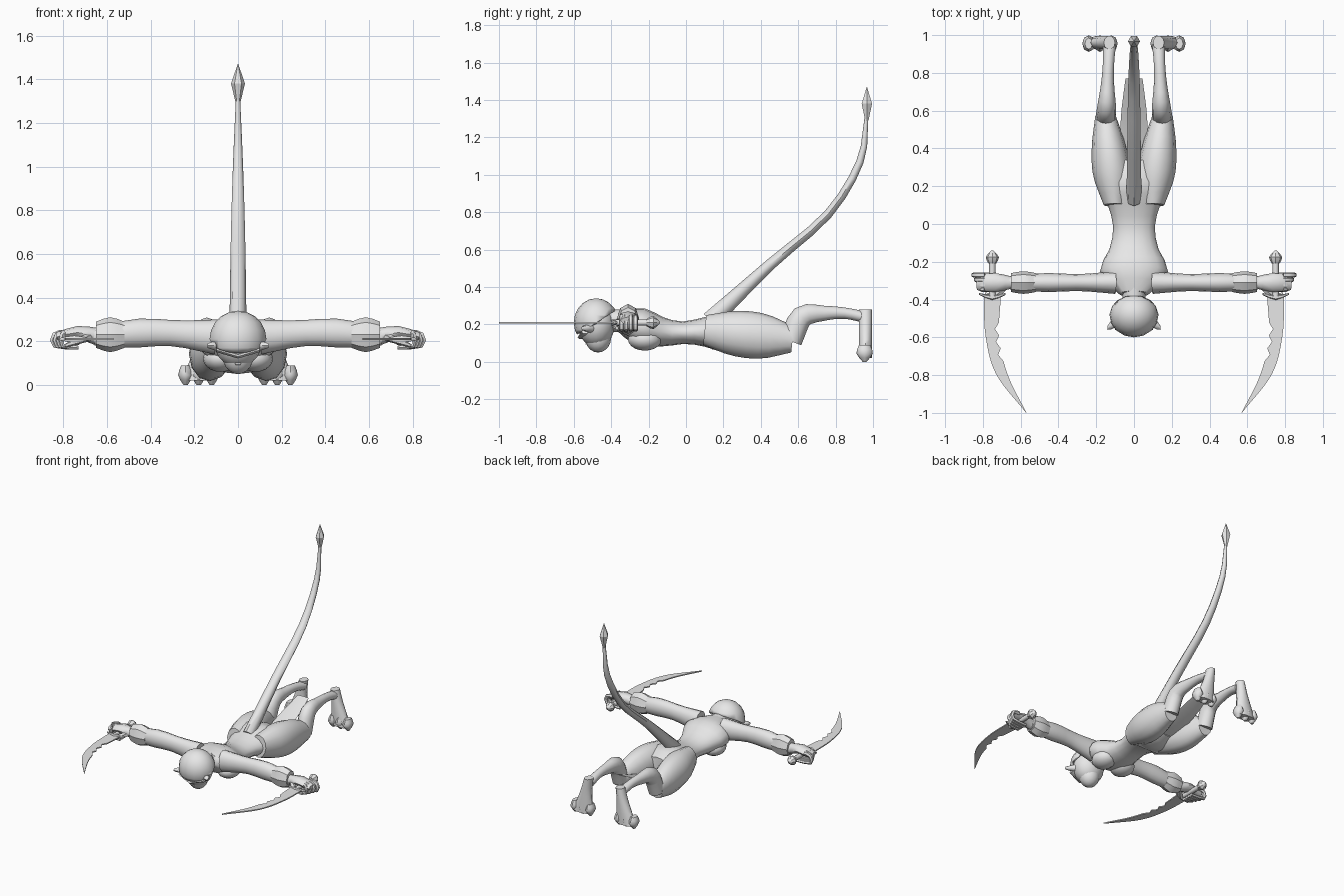
import bpy, bmesh, math
from mathutils import Vector, Matrix

if "Cube" in bpy.data.objects:
    bpy.data.objects.remove(bpy.data.objects["Cube"])

SHADE = 0.8
grey = bpy.data.materials.new("plain_grey")
grey.use_nodes = True
grey.diffuse_color = (SHADE, SHADE, SHADE, 1)
grey.node_tree.nodes["Principled BSDF"].inputs["Base Color"].default_value = grey.diffuse_color

ALONG_X, ALONG_Y = Vector((1, 0, 0)), Vector((0, 1, 0))


def finish(name, bm, mirror, angle):
    """Turn the bmesh into a shaded object, mirrored across the middle when paired."""
    bmesh.ops.recalc_face_normals(bm, faces=bm.faces)
    mesh = bpy.data.meshes.new(name)
    bm.to_mesh(mesh)
    bm.free()
    mesh.materials.append(grey)
    ob = bpy.data.objects.new(name, mesh)
    bpy.context.collection.objects.link(ob)
    bpy.ops.object.select_all(action="DESELECT")
    ob.select_set(True)
    bpy.context.view_layer.objects.active = ob
    bpy.ops.object.shade_smooth_by_angle(angle=math.radians(angle))
    if mirror:
        ob.modifiers.new("Mirror", "MIRROR").use_mirror_merge = False
    return ob


def curve(values, t):
    """Smooth curve through evenly spaced values; a single number stays constant."""
    if not isinstance(values, list):
        return values
    last = len(values) - 1
    padded = [2 * values[0] - values[1], *values, 2 * values[-1] - values[-2]]
    i = min(int(t * last), last - 1)
    f = t * last - i
    a, b, c, d = padded[i:i + 4]
    return b + f / 2 * (c - a + f * (2 * a - 5 * b + 4 * c - d + f * (3 * (b - c) + d - a)))


def loft(name, x, y, z, wide, deep, side=ALONG_X, steps=8, sides=12, mirror=False, angle=50):
    """Skin ellipses along a smooth path; wide is the radius along side, deep across it."""
    bm = bmesh.new()
    times = [i / steps for i in range(steps + 1)]
    path = [Vector((curve(x, t), curve(y, t), curve(z, t))) for t in times]
    rings = []
    for i, t in enumerate(times):
        tangent = path[min(i + 1, steps)] - path[max(i - 1, 0)]
        across = tangent.cross(side).normalized() * curve(deep, t)
        along = side * curve(wide, t)
        turns = [math.tau * k / sides for k in range(sides)]
        rings.append([bm.verts.new(path[i] + along * math.cos(a) + across * math.sin(a)) for a in turns])
    for a, b in zip(rings, rings[1:]):
        for k in range(sides):
            j = (k + 1) % sides
            bm.faces.new((a[k], a[j], b[j], b[k]))
    bm.faces.new(rings[0])
    bm.faces.new(rings[-1])
    return finish(name, bm, mirror, angle)


def ball(name, centre, radii, mirror=False, cut=None):
    """Ellipsoid, with the part beyond the cut plane removed."""
    bm = bmesh.new()
    bmesh.ops.create_uvsphere(bm, u_segments=16, v_segments=10, radius=1)
    place = Matrix.Translation(centre) @ Matrix.Diagonal((*radii, 1))
    bmesh.ops.transform(bm, matrix=place, verts=bm.verts)
    if cut:
        bmesh.ops.bisect_plane(bm, geom=bm.verts[:] + bm.edges[:] + bm.faces[:],
                               plane_co=centre, plane_no=cut, clear_outer=True)
    return finish(name, bm, mirror, 50)


# Torso, chest and neck
loft("torso", x=0, y=[-.37, .34], z=[.23, .16, .16, .16],
     wide=[.08, .18, .13, .11, .14, .19, .1], deep=[.05, .1, .08, .06, .08, .11, .07], steps=12, sides=16)
ball("chest_muscle", (.08, -.22, .12), (.08, .09, .06), mirror=True)
loft("neck", x=0, y=[-.3, -.46], z=.22, wide=.06, deep=.06, steps=2)

# Head, open helmet and face
ball("skull", (0, -.48, .2), (.11, .1, .12))
ball("jaw", (0, -.47, .13), (.07, .07, .08))
helmet = ball("helmet", (0, -.48, .21), (.13, .12, .13), cut=(0, .5, -.8))
shell = helmet.modifiers.new("Shell", "SOLIDIFY")
shell.thickness = .01
loft("nose", x=0, y=[-.53, -.47], z=[.11, .08], wide=.02, deep=[.02, .01], steps=2, sides=6)
loft("brow", x=[0, .1], y=[-.56, -.54], z=[.13, .16], wide=.02, deep=.01,
     side=ALONG_Y, steps=2, sides=6, mirror=True)
loft("ear", x=[.08, .14], y=[-.5, -.55], z=.18, wide=[.03, .03, .01], deep=[.03, .02, .01],
     side=ALONG_Y, steps=3, sides=8, mirror=True)

# Outstretched arms with flared cuffs
loft("arm", x=[.1, .66], y=-.31, z=[.22, .24, .22], wide=[.06, .045, .05, .035],
     deep=[.08, .06, .065, .04], side=ALONG_Y, mirror=True)
loft("wrist_cuff", x=[.52, .65], y=-.31, z=.23, wide=[.05, .06, .05], deep=[.06, .08, .06],
     side=ALONG_Y, steps=4, sides=8, mirror=True, angle=30)

# Hands closed round the grips
loft("palm", x=[.64, .83], y=-.31, z=[.22, .24, .22], wide=[.03, .05, .04], deep=[.04, .03, .02],
     side=ALONG_Y, steps=4, sides=8, mirror=True)
for i in range(4):
    reach = .84 - i / 80
    loft(f"finger_{i + 1}", x=[.79, reach, reach, .73], y=-.27 - i / 40, z=[.24, .23, .18, .17],
         wide=.014, deep=[.016, .01], side=ALONG_Y, steps=6, sides=6, mirror=True)
loft("thumb", x=[.68, .79], y=[-.33, -.38, -.37], z=[.22, .18], wide=[.02, .01], deep=[.02, .01],
     steps=4, sides=6, side=Vector((0, 0, 1)), mirror=True)

# Swords: round grip, pointed pommel, slim guard
BLADE_Z, BLADE_THICK = .21, .008
loft("sword_grip", x=.75, y=[-.39, -.19], z=BLADE_Z, wide=.017, deep=.017, steps=1, sides=8, mirror=True)
loft("sword_pommel", x=.75, y=[-.21, -.14], z=BLADE_Z, wide=[.02, .035, .005], deep=[.02, .035, .005],
     steps=4, sides=8, mirror=True, angle=30)
loft("sword_guard", x=[.68, .82], y=[-.37, -.39, -.37], z=BLADE_Z, wide=[.005, .014, .005],
     deep=[.005, .018, .005], side=ALONG_Y, steps=4, sides=6, mirror=True)

# Curved blade, notched along the inner edge
bm = bmesh.new()
outer, inner = [], []
STEPS = 18
for i in range(STEPS + 1):
    t = i / STEPS
    mid, y = curve([.75, .75, .7, .57], t), curve([-.385, -1], t)
    half = curve([.045, .036, .03, .001], t)
    notch = .02 if i in range(5, 11, 2) else 0
    outer.append(bm.verts.new((mid + half, y, BLADE_Z - BLADE_THICK / 2)))
    inner.append(bm.verts.new((mid - half + notch, y, BLADE_Z - BLADE_THICK / 2)))
strips = [bm.faces.new((outer[i], outer[i + 1], inner[i + 1], inner[i])) for i in range(STEPS)]
grown = bmesh.ops.extrude_face_region(bm, geom=strips, use_keep_orig=True)["geom"]
bmesh.ops.translate(bm, vec=(0, 0, BLADE_THICK), verts=[v for v in grown if isinstance(v, bmesh.types.BMVert)])
finish("sword_blade", bm, True, 30)

# Bent legs
loft("thigh", x=[.1, .15], y=[.1, .57], z=[.17, .12], wide=[.06, .1, .09, .055],
     deep=[.08, .12, .12, .07], mirror=True)
loft("shin", x=[.15, .13], y=[.56, .62, .74, .85, .95], z=[.11, .24, .26, .26, .24],
     wide=[.055, .05, .035, .03, .035], deep=[.06, .06, .04, .03, .03], steps=12, mirror=True)

# Feet hanging down, soles to the back
loft("foot", x=[.13, .18], y=.96, z=[.28, .02], wide=[.03, .04, .06, .08], deep=.036, sides=10, mirror=True)
for i in range(3):
    loft(f"toe_{i + 1}", x=.12 + i * .06, y=.955, z=[.09, 0], wide=[.02, .034, .01], deep=[.03, .044, .01],
         steps=4, sides=8, mirror=True)

# Tail with a barbed tip
loft("tail", x=0, y=[.13, .45, .76, .93, .965], z=[.22, .52, .79, 1.07, 1.31], wide=[.04, .03, .01],
     deep=[.05, .03, .024, .02, .01], steps=12, sides=8)
loft("tail_tip", x=0, y=.967, z=[1.29, 1.47], wide=[.01, .032, .001], deep=[.01, .032, .001],
     steps=2, sides=6, angle=20)

# Cloth panel hanging between the legs
loft("loin_cloth", x=0, y=[.14, .77], z=[.07, .1, .17, .26], wide=[.09, .07, .07, .045], deep=.003, sides=8)
